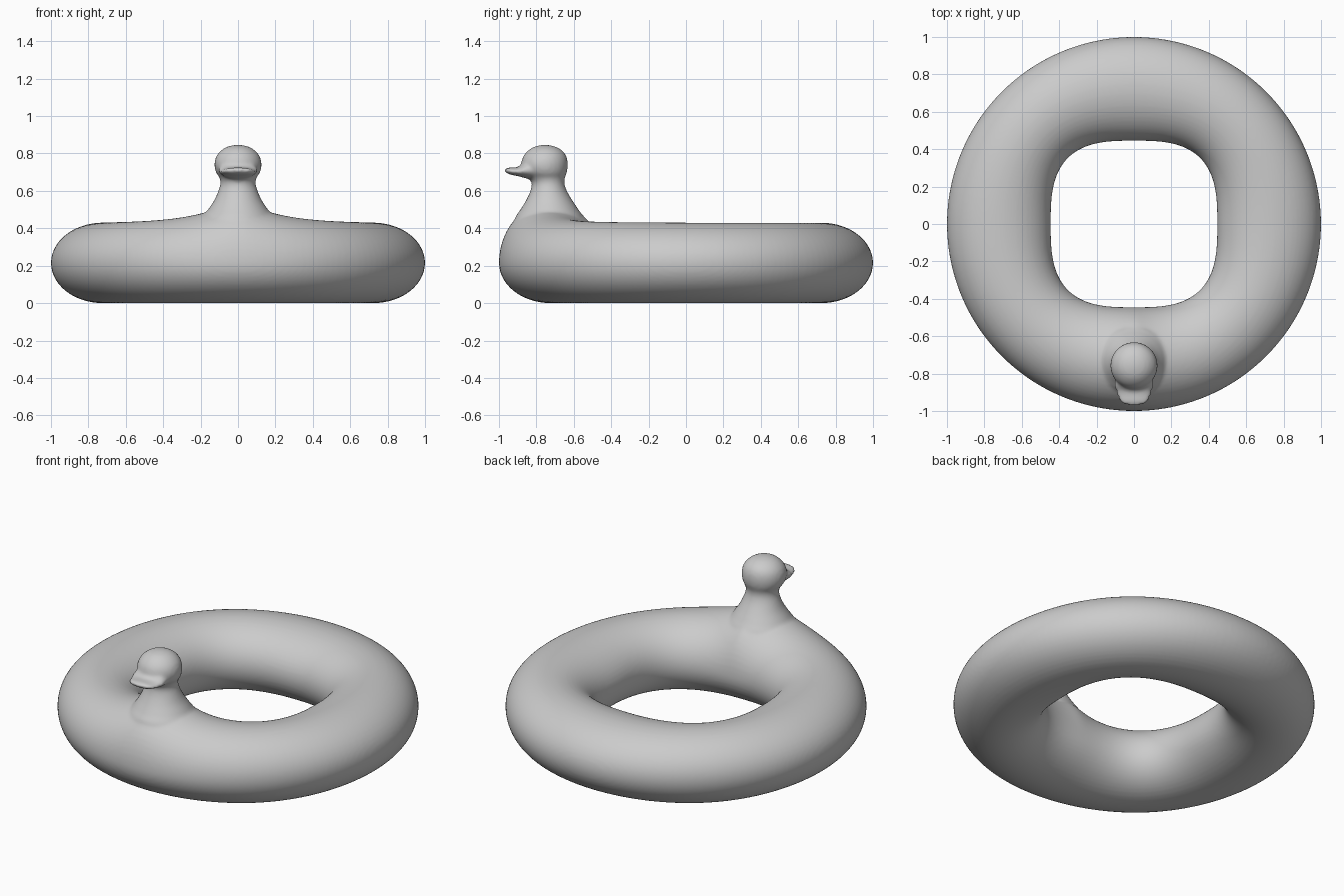
import bpy, bmesh
from math import sin, cos, pi, exp, sqrt
from mathutils import Vector

if "Cube" in bpy.data.objects:
    bpy.data.objects.remove(bpy.data.objects["Cube"])


def make_object(name, bm):
    bmesh.ops.recalc_face_normals(bm, faces=bm.faces)
    mesh = bpy.data.meshes.new(name)
    bm.to_mesh(mesh)
    bm.free()
    obj = bpy.data.objects.new(name, mesh)
    bpy.context.collection.objects.link(obj)
    return obj


def skin(bm, rings, closed=False):
    """Bridge equal rings of points; cap the ends unless closed."""
    vs = [[bm.verts.new(p) for p in ring] for ring in rings]
    n = len(vs[0])
    for i in range(len(vs) if closed else len(vs) - 1):
        a, b = vs[i], vs[(i + 1) % len(vs)]
        for j in range(n):
            k = (j + 1) % n
            bm.faces.new((a[j], a[k], b[k], b[j]))
    if not closed:
        bm.faces.new(vs[0])
        bm.faces.new(vs[-1])


def smooth_path(rows, steps=5):
    """Catmull-Rom interpolation of section parameters."""
    rows = [Vector(r) for r in rows]
    out = []
    for i in range(len(rows) - 1):
        p0, p1 = rows[max(i - 1, 0)], rows[i]
        p2, p3 = rows[i + 1], rows[min(i + 2, len(rows) - 1)]
        for s in range(steps):
            t = s / steps
            out.append(0.5 * (2 * p1 + (p2 - p0) * t
                       + (2 * p0 - 5 * p1 + 4 * p2 - p3) * t * t
                       + (3 * p1 - p0 - 3 * p2 + p3) * t ** 3))
    return out + [rows[-1]]


def circle(n):
    return [(cos(2 * pi * i / n), sin(2 * pi * i / n)) for i in range(n)]


# Inflated ring: round outside, squarish hole, swelling under the neck
bm = bmesh.new()
rings = []
for ct, st in circle(144):
    inner = 0.445 / (abs(ct) ** 3 + abs(st) ** 3) ** (1 / 3)
    mid, half = (1 + inner) / 2, (1 - inner) / 2
    swell = 0.14 * exp(-sqrt((mid * ct) ** 2 + 0.0025) / 0.2) * max(0, -st)
    ring = []
    for cp, sp in circle(56):
        r = mid + half * cp
        height = 0.215 + (swell if sp > 0 else 0)
        ring.append((r * ct, r * st, 0.215 + height * sp))
    rings.append(ring)
skin(bm, rings, closed=True)
body = make_object("duck_swim_ring", bm)

# Neck and head: height, front y, back y, half width
sections = [
    (0.34, -0.93, -0.53, 0.20), (0.45, -0.915, -0.545, 0.19),
    (0.50, -0.885, -0.575, 0.16), (0.55, -0.855, -0.608, 0.127),
    (0.60, -0.832, -0.637, 0.105), (0.64, -0.825, -0.65, 0.094),
    (0.67, -0.84, -0.648, 0.099), (0.70, -0.868, -0.637, 0.118),
    (0.74, -0.882, -0.632, 0.126), (0.78, -0.872, -0.638, 0.118),
    (0.81, -0.85, -0.656, 0.097), (0.832, -0.82, -0.688, 0.066),
    (0.843, -0.785, -0.722, 0.031), (0.846, -0.757, -0.75, 0.004)]
bm = bmesh.new()
skin(bm, [[(w * c, (f + b) / 2 + (b - f) / 2 * s, z) for c, s in circle(40)]
          for z, f, b, w in smooth_path(sections)])
head = make_object("neck_and_head", bm)

# Flat bill: y, middle z, half width, half thickness
sections = [
    (-0.80, 0.713, 0.100, 0.055), (-0.86, 0.710, 0.104, 0.042),
    (-0.89, 0.704, 0.096, 0.027), (-0.92, 0.704, 0.088, 0.021),
    (-0.945, 0.707, 0.078, 0.018), (-0.96, 0.709, 0.060, 0.013),
    (-0.968, 0.710, 0.035, 0.007)]
bm = bmesh.new()
skin(bm, [[(w * c, y, z + t * s) for c, s in circle(32)]
          for y, z, w, t in smooth_path(sections)])
bill = make_object("bill", bm)

# Fuse the parts into one soft inflatable skin
for o in (body, head, bill):
    o.select_set(True)
bpy.context.view_layer.objects.active = body
bpy.ops.object.join()
remesh = body.modifiers.new("fuse", 'REMESH')
remesh.mode = 'VOXEL'
remesh.voxel_size = 0.011
remesh.use_smooth_shade = True
soften = body.modifiers.new("soften", 'SMOOTH')
soften.factor = 0.5
soften.iterations = 4
